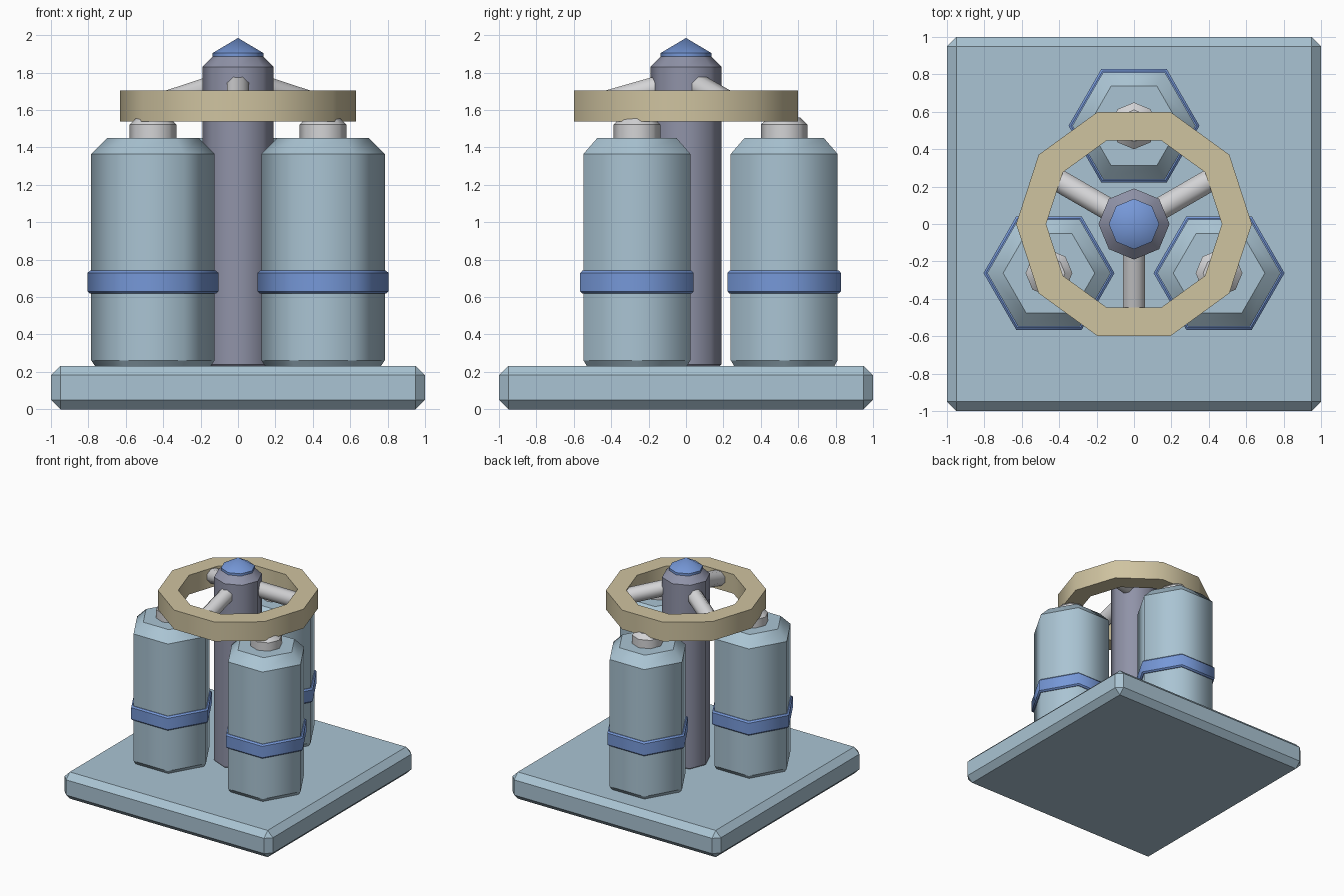
import bpy, bmesh, math
from mathutils import Vector

if "Cube" in bpy.data.objects:
    bpy.data.objects.remove(bpy.data.objects["Cube"])


def material(name, rgb):
    m = bpy.data.materials.new(name)
    lin = [(c / 255 / 12.92) if c < 11 else ((c / 255 + 0.055) / 1.055) ** 2.4 for c in rgb]
    m.diffuse_color = (*lin, 1)
    m.use_nodes = True
    m.node_tree.nodes["Principled BSDF"].inputs["Base Color"].default_value = m.diffuse_color
    return m


PALE_BLUE = material("pale_blue_paint", (170, 196, 211))
BLUE = material("blue_paint", (118, 152, 216))
GREY = material("slate_grey", (144, 147, 168))
SAND = material("sand_wheel", (207, 195, 160))
WHITE = material("light_metal", (212, 212, 214))


def finish(name, bm, mat):
    bmesh.ops.recalc_face_normals(bm, faces=bm.faces)
    me = bpy.data.meshes.new(name)
    bm.to_mesh(me)
    bm.free()
    me.materials.append(mat)
    ob = bpy.data.objects.new(name, me)
    bpy.context.collection.objects.link(ob)
    return ob


def lathe(name, profile, sides, mat, loc=(0, 0, 0), turn=0.0, closed=False):
    """Sweep (radius, z) points round z; smooth around, sharp along each ring."""
    bm = bmesh.new()
    rings = []
    for r, z in profile:
        if r == 0:
            rings.append([bm.verts.new((0, 0, z))] * sides)
        else:
            rings.append([bm.verts.new((r * math.cos(turn + math.tau * i / sides),
                                        r * math.sin(turn + math.tau * i / sides), z))
                          for i in range(sides)])
    pairs = list(zip(rings, rings[1:]))
    if closed:
        pairs.append((rings[-1], rings[0]))
    for a, b in pairs:
        for i in range(sides):
            j = (i + 1) % sides
            corners = list(dict.fromkeys((a[i], a[j], b[j], b[i])))
            bm.faces.new(corners).smooth = True
    if not closed:
        for ring in (rings[0], rings[-1]):
            if ring[0] is not ring[1]:
                bm.faces.new(ring)
    for ring in rings:
        if ring[0] is not ring[1]:
            for i in range(sides):
                e = bm.edges.get((ring[i], ring[(i + 1) % sides]))
                if e:
                    e.smooth = False
    ob = finish(name, bm, mat)
    ob.location = loc
    return ob


# Chamfered square base
bm = bmesh.new()
bmesh.ops.create_cube(bm, size=1)
bmesh.ops.scale(bm, vec=(2, 2, 0.232), verts=bm.verts)
bmesh.ops.translate(bm, vec=(0, 0, 0.116), verts=bm.verts)
bmesh.ops.bevel(bm, geom=bm.edges[:], offset=0.05, segments=1, affect='EDGES')
finish("base_plate", bm, PALE_BLUE)

# Central column and pointed cap
lathe("column", [(0.18, 0.23), (0.19, 0.24), (0.19, 1.83), (0.13, 1.89)], 8, GREY)
lathe("column_cap", [(0.135, 1.88), (0.135, 1.905), (0, 1.985)], 8, BLUE)

# Three hexagonal tanks, each with a band and a neck
for n, deg in enumerate((90, 210, 330), 1):
    a = math.radians(deg)
    loc = (0.525 * math.cos(a), 0.525 * math.sin(a), 0)
    lathe(f"tank_{n}", [(0.31, 0.232), (0.33, 0.262), (0.33, 1.365), (0.245, 1.45)],
          6, PALE_BLUE, loc)
    lathe(f"tank_band_{n}", [(0.325, 0.618), (0.337, 0.618), (0.35, 0.63),
                             (0.35, 0.729), (0.337, 0.741), (0.325, 0.741)],
          6, BLUE, loc, closed=True)
    lathe(f"tank_neck_{n}", [(0.125, 1.44), (0.125, 1.522), (0.085, 1.56)], 8, WHITE, loc)

# Ten-sided hand wheel
lathe("wheel_rim", [(0.63, 1.538), (0.63, 1.705), (0.47, 1.705), (0.47, 1.538)],
      10, SAND, closed=True)

# Sloping spokes from column to rim
for n, deg in enumerate((30, 150, 270), 1):
    a = math.radians(deg)
    out = Vector((math.cos(a), math.sin(a), 0))
    start = out * 0.08 + Vector((0, 0, 1.742))
    end = out * 0.5 + Vector((0, 0, 1.622))
    d = end - start
    spoke = lathe(f"wheel_spoke_{n}", [(0.065, 0), (0.065, d.length)], 8, WHITE,
                  start, turn=math.pi / 8)
    spoke.rotation_mode = 'QUATERNION'
    spoke.rotation_quaternion = d.to_track_quat('Z', 'Y')
